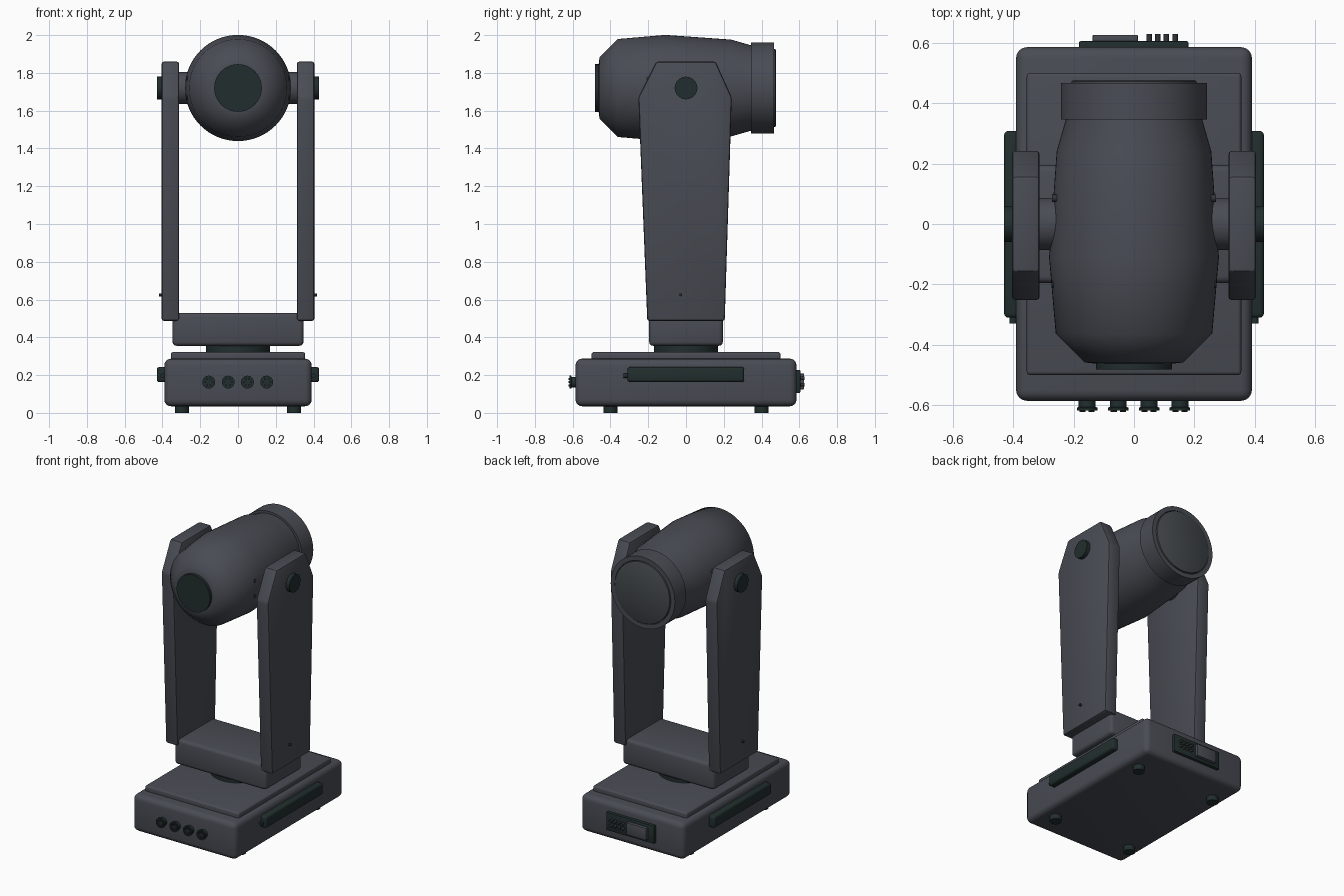
import bpy, bmesh, math
from mathutils import Matrix

if "Cube" in bpy.data.objects:
    bpy.data.objects.remove(bpy.data.objects["Cube"])


def material(name, col):
    m = bpy.data.materials.new(name)
    m.diffuse_color = (*col, 1)
    m.use_nodes = True
    m.node_tree.nodes["Principled BSDF"].inputs["Base Color"].default_value = m.diffuse_color
    return m


GREY = material("slate_grey", (0.066, 0.072, 0.088))
DARK = material("green_black", (0.015, 0.027, 0.026))
CHARCOAL = material("charcoal", (0.030, 0.034, 0.040))
GLASS = material("lens_grey", (0.058, 0.066, 0.074))


def finish(name, bm, mat, bevel=0, segments=3, angle=35):
    bmesh.ops.recalc_face_normals(bm, faces=bm.faces)
    mesh = bpy.data.meshes.new(name)
    bm.to_mesh(mesh)
    bm.free()
    mesh.materials.append(mat)
    ob = bpy.data.objects.new(name, mesh)
    bpy.context.collection.objects.link(ob)
    bpy.ops.object.select_all(action='DESELECT')
    ob.select_set(True)
    bpy.context.view_layer.objects.active = ob
    if bevel:
        mod = ob.modifiers.new("bevel", 'BEVEL')
        mod.width, mod.segments = bevel, segments
        mod.limit_method = 'ANGLE'
        mod.angle_limit = math.radians(25)
        bpy.ops.object.modifier_apply(modifier=mod.name)
    bpy.ops.object.shade_smooth_by_angle(angle=math.radians(angle))
    return ob


def box(name, x, y, z, mat, bevel=0, segments=3):
    """Box given by its (min, max) range on each axis."""
    bm = bmesh.new()
    bmesh.ops.create_cube(bm, size=1)
    for v in bm.verts:
        v.co = [r[0] if c < 0 else r[1] for c, r in zip(v.co, (x, y, z))]
    return finish(name, bm, mat, bevel, segments)


def lathe(name, profile, axis, origin, mat, steps=48, angle=35):
    """Solid of revolution; profile is (radius, position along axis)."""
    bm = bmesh.new()
    rings = []
    for r, h in profile:
        ring = []
        for i in range(steps):
            a = math.tau * i / steps
            u, w = r * math.cos(a), r * math.sin(a)
            co = {'x': (h, u, w), 'y': (u, h, w), 'z': (u, w, h)}[axis]
            ring.append(bm.verts.new([c + o for c, o in zip(co, origin)]))
        rings.append(ring)
    for a, b in zip(rings, rings[1:]):
        for i in range(steps):
            j = (i + 1) % steps
            bm.faces.new((a[i], a[j], b[j], b[i]))
    bm.faces.new(rings[0])
    bm.faces.new(rings[-1])
    return finish(name, bm, mat, angle=angle)


def disc(name, r, h0, h1, axis, origin, mat, steps=32):
    return lathe(name, [(r, h0), (r, h1)], axis, origin, mat, steps)


# Base housing, raised deck and bearing
box("base", (-0.39, 0.39), (-0.585, 0.585), (0.035, 0.287), GREY, 0.035, 4)
box("base_deck", (-0.355, 0.355), (-0.5, 0.5), (0.27, 0.322), GREY, 0.012)
disc("pan_bearing", 0.17, 0.31, 0.37, 'z', (0, 0, 0), DARK, 48)
for x in (-0.297, 0.297):
    for y in (-0.4, 0.4):
        disc("foot", 0.037, 0, 0.045, 'z', (x, y, 0), DARK)

# Front sockets with a collar and a ring of pins
for x in (-0.155, -0.052, 0.05, 0.152):
    o = (x, 0, 0.163)
    lathe("socket", [(0.028, -0.58), (0.028, -0.605), (0.034, -0.608),
                     (0.034, -0.617), (0.026, -0.617), (0.026, -0.610)],
          'y', o, DARK, 24)
    for k in range(6):
        a = math.tau * k / 6
        disc("socket_pin", 0.005, -0.622, -0.608, 'y',
             (x + 0.02 * math.cos(a), 0, 0.163 + 0.02 * math.sin(a)), CHARCOAL, 8)

# Rear control panel
box("control_panel", (-0.182, 0.18), (0.57, 0.605), (0.105, 0.228), DARK, 0.005, 2)
box("display", (-0.137, 0.013), (0.6, 0.626), (0.125, 0.208), GREY, 0.003, 2)
for x in (0.05, 0.079, 0.107, 0.136):
    for z in (0.15, 0.183):
        disc("panel_button", 0.009, 0.6, 0.628, 'y', (x, 0, z), CHARCOAL, 12)

# Yoke cross block
box("yoke_block", (-0.347, 0.347), (-0.195, 0.195), (0.355, 0.53), GREY, 0.022, 3)

# Parts repeated on both sides
ARM = [(-0.205, 0.487), (0.205, 0.487), (0.242, 1.67), (0.157, 1.86),
       (-0.157, 1.86), (-0.252, 1.67)]
for side, s in (("left", -1), ("right", 1)):
    bm = bmesh.new()
    face = bm.faces.new([bm.verts.new((s * 0.312, y, z)) for y, z in ARM])
    ext = bmesh.ops.extrude_face_region(bm, geom=[face])
    for v in ext["geom"]:
        if isinstance(v, bmesh.types.BMVert):
            v.co.x = s * 0.404
    finish(side + "_arm", bm, GREY, 0.012, 2, 25)
    disc(side + "_tilt_joint", 0.086, s * 0.2, s * 0.32, 'x', (0, 0, 1.72), GREY, 40)
    disc(side + "_tilt_cap", 0.06, s * 0.39, s * 0.43, 'x', (0, 0, 1.72), DARK)
    disc(side + "_arm_screw", 0.008, s * 0.395, s * 0.418, 'x', (0, -0.028, 0.625), DARK, 12)
    box(side + "_carry_handle", sorted((s * 0.36, s * 0.43)), (-0.31, 0.308),
        (0.163, 0.243), DARK, 0.014, 3)
    disc(side + "_handle_stud", 0.012, -0.33, -0.3, 'y', (s * 0.4, 0, 0.197), DARK, 12)
    # Small locking studs on the head flanks
    for y, z in ((-0.2, 1.77), (-0.2, 1.67), (0.085, 1.79)):
        disc(side + "_head_stud", 0.012, s * 0.22, s * 0.272, 'x', (0, y, z), CHARCOAL, 12)

# Head: tapered barrel, back cap, rim and lens
HEAD = (0, 0, 1.72)
lathe("head_barrel", [(0.12, -0.463), (0.163, -0.458), (0.259, -0.363), (0.281, -0.11),
                      (0.256, 0.24), (0.226, 0.345), (0.226, 0.36)],
      'y', HEAD, GREY, 64, 50)
disc("head_cap", 0.126, -0.482, -0.45, 'y', HEAD, DARK, 48)
lathe("lens_rim", [(0.22, 0.345), (0.242, 0.345), (0.242, 0.466), (0.212, 0.466),
                   (0.212, 0.45)], 'y', HEAD, GREY, 64)
lathe("lens", [(0.207, 0.44), (0.207, 0.472), (0.2, 0.476)], 'y', HEAD, GLASS, 64)
